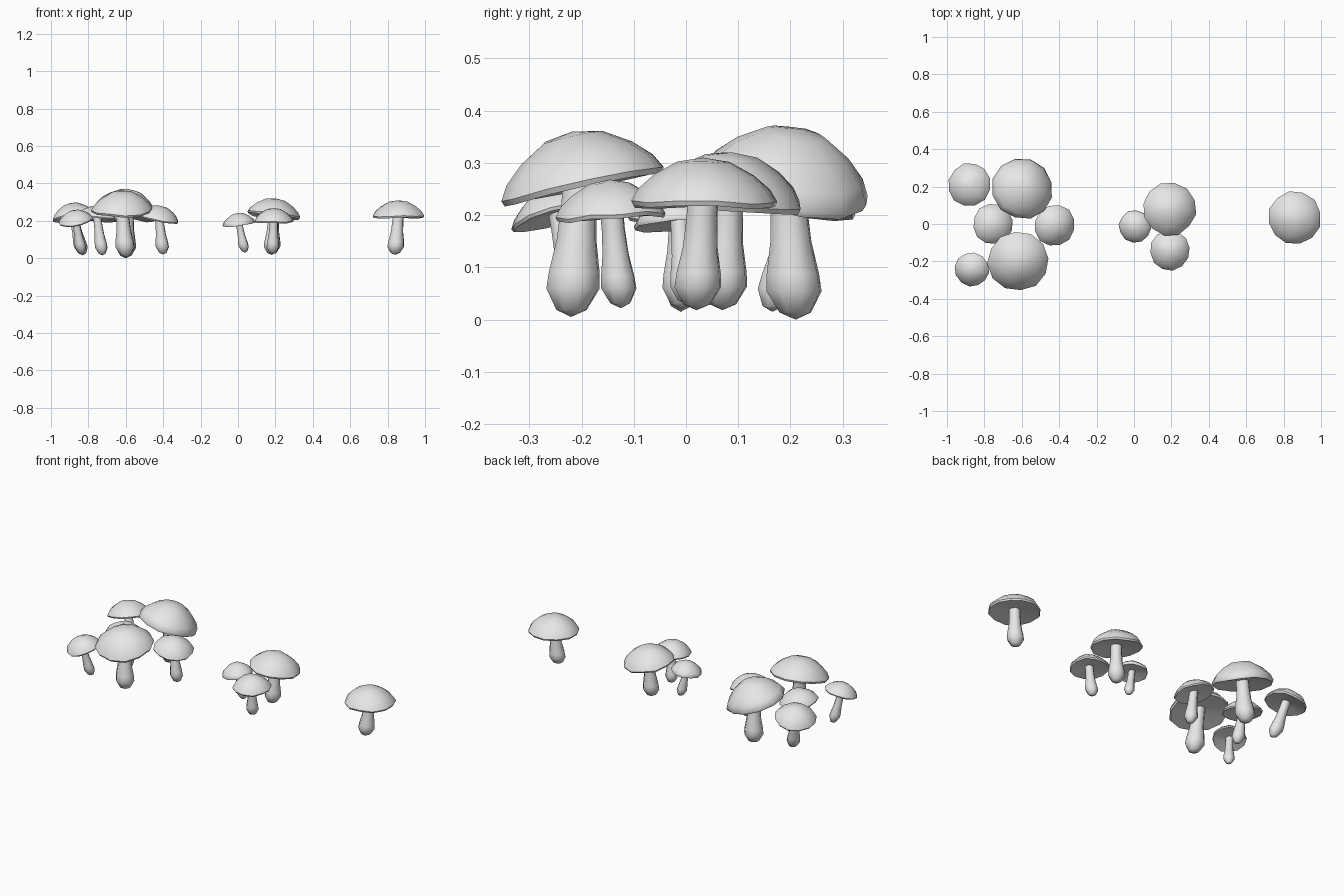
import bpy
import bmesh
import math
import random
from mathutils import Vector

random.seed(4)
cube = bpy.data.objects.get("Cube")
if cube:
    bpy.data.objects.remove(cube, do_unlink=True)

grey = bpy.data.materials.new("plain grey")
grey.use_nodes = True
grey.diffuse_color = (0.8, 0.8, 0.8, 1)
grey.node_tree.nodes["Principled BSDF"].inputs["Base Color"].default_value = (0.8, 0.8, 0.8, 1)

# Profiles: cap in cap radius / cap height, stem in bulb radius / stem length
CAP = [(0.36, 0.9), (0.68, 0.6), (0.9, 0.28), (1, 0), (0.97, -0.11), (0.78, -0.06), (0.24, 0.05)]
STEM = [(0.55, 0.05), (0.97, 0.2), (0.92, 0.32), (0.72, 0.55), (0.64, 0.8), (0.64, 1)]


def lathe(name, start, rings, end, angle):
    """Skin a list of point rings, closed by a start and an end point."""
    bm = bmesh.new()
    loops = [[bm.verts.new(p) for p in ring] for ring in rings]
    first, last = bm.verts.new(start), bm.verts.new(end)
    n = len(loops[0])
    for i in range(n):
        j = (i + 1) % n
        bm.faces.new((first, loops[0][i], loops[0][j]))
        bm.faces.new((last, loops[-1][j], loops[-1][i]))
        for a, b in zip(loops, loops[1:]):
            bm.faces.new((a[i], b[i], b[j], a[j]))
    bmesh.ops.recalc_face_normals(bm, faces=bm.faces)
    mesh = bpy.data.meshes.new(name)
    bm.to_mesh(mesh)
    bm.free()
    obj = bpy.data.objects.new(name, mesh)
    bpy.context.collection.objects.link(obj)
    mesh.materials.append(grey)
    bpy.ops.object.select_all(action="DESELECT")
    obj.select_set(True)
    bpy.context.view_layer.objects.active = obj
    bpy.ops.object.shade_smooth_by_angle(angle=math.radians(angle))


def circle(sides, phase=0):
    return [(math.cos(a), math.sin(a)) for a in
            (phase + math.tau * i / sides for i in range(sides))]


def mushroom(name, centre, radius, top, foot, tilt):
    """centre: middle of the rim; foot: lowest point; tilt: way the cap leans."""
    centre, foot = Vector(centre), Vector(foot)
    axis = Vector((*tilt, 1)).normalized()
    turn = Vector((0, 0, 1)).rotation_difference(axis)
    height = (top - centre.z) / axis.z

    # Cap, with a slightly uneven rim
    sides = circle(12, random.uniform(0, 1))
    wobble = [random.uniform(0.97, 1.03) for _ in sides]
    lift = [random.uniform(-0.05, 0.05) * height for _ in sides]
    rings = [[centre + turn @ Vector((x * r * radius * w, y * r * radius * w, z * height + l * r))
              for (x, y), w, l in zip(sides, wobble, lift)] for r, z in CAP]
    lathe(name + "_cap", centre + axis * height, rings, centre + axis * height * 0.1, 50)

    # Stem, swollen at the foot
    head = centre + axis * height * 0.15
    bulb = radius * 0.34
    rings = []
    for r, t in STEM:
        middle = foot.lerp(head, t)
        rings.append([middle + Vector((x, y, 0)) * r * bulb for x, y in circle(8, 0.3)])
    lathe(name + "_stem", foot, rings, head, 60)


# Large cluster
mushroom("tall_back", (-0.595, 0.19, 0.255), 0.168, 0.365, (-0.60, 0.21, 0.0), (0.24, 0.2))
mushroom("tall_front", (-0.62, -0.198, 0.262), 0.162, 0.36, (-0.60, -0.22, 0.005), (0.0, -0.2))
mushroom("outer_back", (-0.88, 0.21, 0.225), 0.117, 0.295, (-0.83, 0.165, 0.015), (-0.2, 0.15))
mushroom("inner_right", (-0.755, 0.0, 0.215), 0.107, 0.28, (-0.725, -0.01, 0.015), (0.1, 0.1))
mushroom("inner_left", (-0.425, -0.008, 0.215), 0.112, 0.28, (-0.40, -0.01, 0.02), (0.2, -0.1))
mushroom("outer_front", (-0.868, -0.243, 0.2), 0.094, 0.255, (-0.835, -0.21, 0.02), (-0.17, -0.25))

# Middle cluster
mushroom("middle_tall", (0.19, 0.08, 0.232), 0.142, 0.32, (0.18, 0.07, 0.018), (0.13, 0.1))
mushroom("middle_small", (0.005, -0.012, 0.185), 0.087, 0.242, (0.037, 0.0, 0.03), (-0.12, -0.05))
mushroom("middle_front", (0.192, -0.142, 0.2), 0.107, 0.268, (0.185, -0.125, 0.022), (0.0, -0.06))

# Lone mushroom
mushroom("lone", (0.858, 0.033, 0.225), 0.142, 0.31, (0.84, 0.02, 0.018), (0.0, 0.0))
